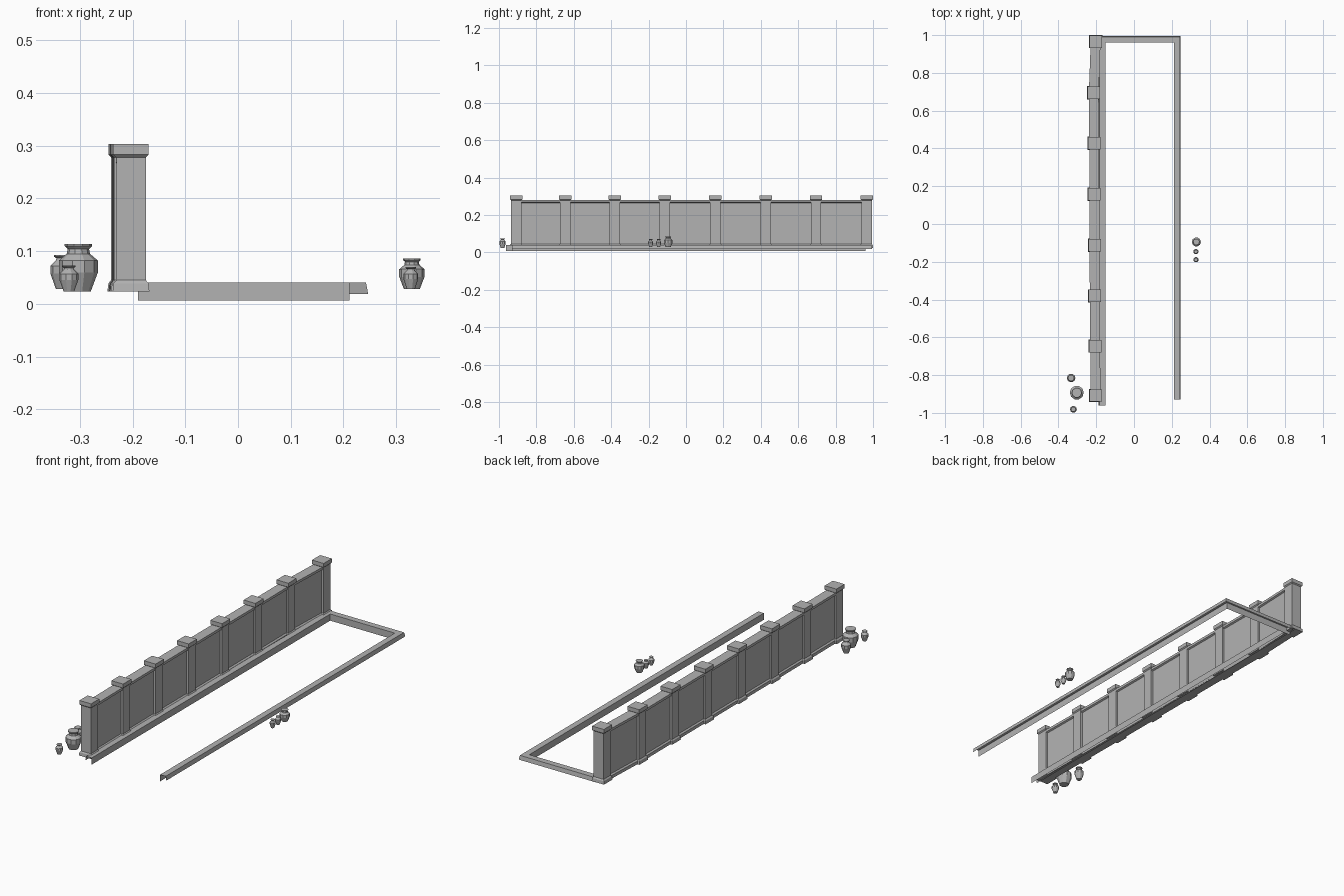
import bpy, bmesh, math
from mathutils import Vector

if "Cube" in bpy.data.objects:
    bpy.data.objects.remove(bpy.data.objects["Cube"])

stone = bpy.data.materials.new("grey stone")
stone.diffuse_color = (0.45, 0.45, 0.45, 1)
stone.use_nodes = True
stone.node_tree.nodes["Principled BSDF"].inputs["Base Color"].default_value = stone.diffuse_color


def finish(name, bm, fix_normals=True):
    if fix_normals:
        bmesh.ops.recalc_face_normals(bm, faces=bm.faces)
    me = bpy.data.meshes.new(name)
    bm.to_mesh(me)
    bm.free()
    me.materials.append(stone)
    ob = bpy.data.objects.new(name, me)
    bpy.context.collection.objects.link(ob)
    return ob


def skin(bm, rings, closed=True, caps=True):
    """Bridge successive rings of points with quads."""
    vs = [[bm.verts.new(p) for p in r] for r in rings]
    n = len(vs[0])
    for a, b in zip(vs, vs[1:]):
        for i in range(n if closed else n - 1):
            j = (i + 1) % n
            bm.faces.new((a[i], a[j], b[j], b[i]))
    if caps:
        bm.faces.new(vs[0][::-1])
        bm.faces.new(vs[-1])


def lathe(name, x, y, profile, sides, turn):
    """Stack of regular polygons from (radius, height) pairs."""
    bm = bmesh.new()
    rings = []
    for r, z in profile:
        rings.append([(x + r * math.cos(turn + math.tau * i / sides),
                       y + r * math.sin(turn + math.tau * i / sides), z)
                      for i in range(sides)])
    skin(bm, rings)
    return finish(name, bm)


# Pillar centres, along a slightly skewed wall line
centres = [(-0.203, -0.908), (-0.206, -0.646), (-0.208, -0.381),
           (-0.209, -0.113), (-0.210, 0.157), (-0.211, 0.427),
           (-0.213, 0.695), (-0.203, 0.966)]

# Square pillars with flared foot and chamfered cap: (half width, height)
pillar = [(0.035, 0.023), (0.033, 0.039), (0.028, 0.045), (0.028, 0.278),
          (0.033, 0.283), (0.033, 0.303)]
for i, (x, y) in enumerate(centres):
    lathe(f"pillar_{i + 1}", x, y,
          [(h * math.sqrt(2), z) for h, z in pillar], 4, math.pi / 4)

# Wall bays with plinth and coping: (half thickness, height)
half = [(0.025, 0.023), (0.025, 0.039), (0.018, 0.045), (0.018, 0.264),
        (0.026, 0.268), (0.026, 0.281)]
section = half + [(-h, z) for h, z in reversed(half)]
for i, (a, b) in enumerate(zip(centres, centres[1:])):
    bm = bmesh.new()
    skin(bm, [[(x + h, y, z) for h, z in section] for x, y in (a, b)])
    finish(f"wall_bay_{i + 1}", bm)

# Open curb swept round three sides: (distance outward, height)
curb = [(0, 0.006), (0, 0.04), (0.031, 0.04), (0.035, 0.019)]
path = [(-0.152, -0.962, -1, 0), (-0.152, 0.96, -1, 1),
        (0.212, 0.96, 1, 1), (0.212, -0.93, 1, 0)]
bm = bmesh.new()
skin(bm, [[(x + d * sx, y + d * sy, z) for d, z in curb]
          for x, y, sx, sy in path], closed=False, caps=False)
# Inner back face runs on beneath the wall-side curb
bm.faces.new([bm.verts.new(p) for p in
              ((-0.19, 0.96, 0.006), (-0.152, 0.96, 0.006),
               (-0.152, 0.96, 0.04), (-0.19, 0.96, 0.04))])
# Outward normals point up on the top faces
bm.normal_update()
top = max(bm.faces, key=lambda f: abs(f.normal.z))
if top.normal.z < 0:
    bmesh.ops.reverse_faces(bm, faces=bm.faces[:-1])
finish("curb", bm, False)

# Clay pots: radius and height as fractions of the full size
jar = [(0.63, 0), (1.0, 0.40), (1.0, 0.65), (0.6, 0.79), (0.55, 0.89),
       (0.70, 0.95), (0.70, 1.0)]
urn = [(0.55, 0), (1.0, 0.45), (1.0, 0.68), (0.55, 0.84), (0.5, 0.9),
       (0.72, 0.95), (0.72, 1.0)]
pots = [("large_jar", jar, -0.303, -0.893, 0.037, 0.023, 0.114),
        ("medium_urn", urn, -0.333, -0.815, 0.023, 0.028, 0.093),
        ("small_urn", urn, -0.321, -0.981, 0.018, 0.023, 0.073),
        ("side_jar", jar, 0.330, -0.095, 0.024, 0.028, 0.086),
        ("side_urn_a", urn, 0.328, -0.146, 0.014, 0.028, 0.070),
        ("side_urn_b", urn, 0.328, -0.189, 0.014, 0.028, 0.070)]
for name, shape, x, y, r, z0, z1 in pots:
    lathe(name, x, y, [(r * a, z0 + (z1 - z0) * t) for a, t in shape], 10, 0.0)
